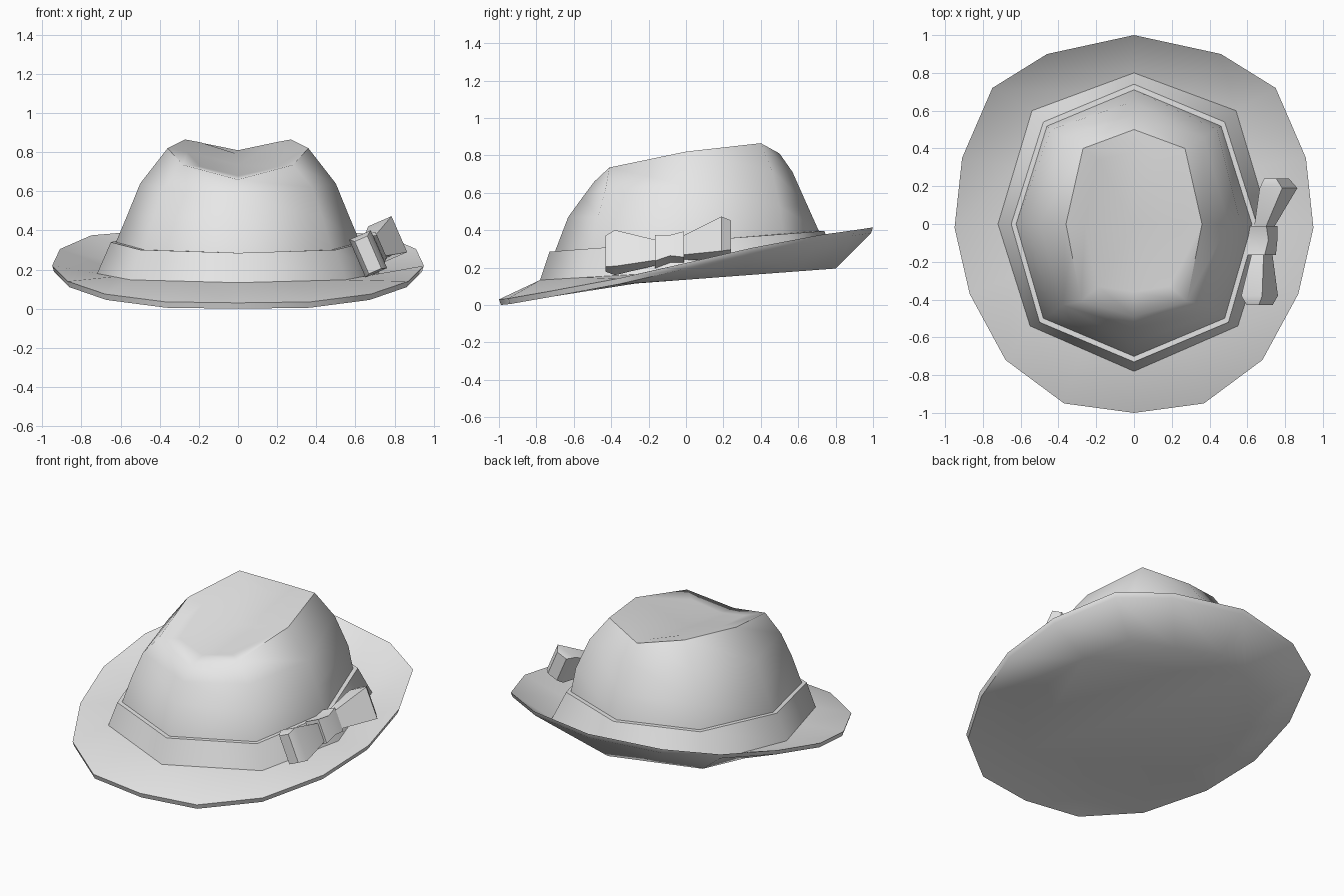
import bpy, bmesh, math
from mathutils import Vector

cube = bpy.data.objects.get("Cube")
if cube:
    bpy.data.objects.remove(cube)

felt = bpy.data.materials.new("light grey felt")
felt.use_nodes = True
felt.diffuse_color = (0.8, 0.8, 0.8, 1)
felt.node_tree.nodes["Principled BSDF"].inputs["Base Color"].default_value = (0.8, 0.8, 0.8, 1)


def mirrored(half):
    """Close a half outline, running from back to front, across x = 0."""
    return half + [(-x, y, z) for x, y, z in half[-2:0:-1]]


def loft(name, rings, start=False, end=False, tip=None, angle=60):
    """Skin a stack of equal rings, optionally capped or closed at a point."""
    bm = bmesh.new()
    rows = [[bm.verts.new(p) for p in ring] for ring in rings]
    count = len(rows[0])
    for low, high in zip(rows, rows[1:]):
        for i in range(count):
            j = (i + 1) % count
            bm.faces.new((low[i], low[j], high[j], high[i]))
    if start:
        bm.faces.new(rows[0])
    if end:
        bm.faces.new(rows[-1])
    if tip:
        top = bm.verts.new(tip)
        for i in range(count):
            bm.faces.new((rows[-1][i], rows[-1][(i + 1) % count], top))
    bmesh.ops.recalc_face_normals(bm, faces=bm.faces)
    mesh = bpy.data.meshes.new(name)
    bm.to_mesh(mesh)
    bm.free()
    mesh.materials.append(felt)
    obj = bpy.data.objects.new(name, mesh)
    bpy.context.collection.objects.link(obj)
    bpy.ops.object.select_all(action="DESELECT")
    obj.select_set(True)
    bpy.context.view_layer.objects.active = obj
    bpy.ops.object.shade_smooth_by_angle(angle=math.radians(angle))
    return obj


def tilted(outline, height, slope, scale=1.0):
    """Lay a flat outline on a plane that rises towards the back."""
    return [(x * scale, y * scale, height + slope * y) for x, y in outline]


def with_midpoints(outline):
    result = [outline[0]]
    for a, b in zip(outline, outline[1:]):
        result += [((a[0] + b[0]) / 2, (a[1] + b[1]) / 2), b]
    return result


# Shared octagonal outlines of the hat band
band_foot = [(0, .8), (.54, .6), (.72, 0), (.55, -.54), (0, -.78)]
band_head = [(0, .74), (.48, .54), (.65, 0), (.5, -.52), (0, -.73)]

# Brim: upturned sixteen-sided edge around a closed, nearly flat base
edge = [(0, 1, .415), (.46, .9, .4), (.75, .72, .375), (.91, .35, .305), (.95, -.02, .22),
        (.87, -.37, .14), (.68, -.72, .075), (.37, -.95, .035), (0, -1, .03)]
under_edge = [(x * .99, y * .99, z - .03) for x, y, z in edge]
foot = with_midpoints(band_foot)
loft("brim", [mirrored(r) for r in (
    tilted(foot, .135, .075), under_edge, edge, tilted(foot, .18, .06))],
    start=True, end=True)

# Band: sloping strip with a narrow top ledge
loft("hat_band", [mirrored(r) for r in (
    tilted(band_foot, .18, .06), tilted(band_head, .34, .075),
    tilted(band_head, .34, .075, .93))])

# Crown: eight-sided wall, higher at the back, with a pinched top
crown = [
    tilted(band_head, .2, .06, .98),
    tilted(band_head, .34, .075, .96),
    [(0, .65, .53), (.44, .5, .53), (.565, 0, .48), (.43, -.47, .47), (0, -.63, .47)],
    [(0, .57, .71), (.37, .46, .72), (.5, 0, .64), (.38, -.43, .62), (0, -.55, .58)],
    [(0, .5, .81), (.27, .4, .865), (.36, 0, .82), (.28, -.41, .735), (0, -.49, .66)],
    [(0, .38, .79), (.19, .34, .85), (.26, 0, .8), (.19, -.33, .725), (0, -.36, .68)],
]
loft("crown", [mirrored(r) for r in crown], tip=(0, 0, .735))

# Bow: flared loops and a pinched knot, leaning with the band
up = Vector((-.4, 0, .92))
out = Vector((.92, 0, .4))


def bow_part(name, sections):
    """Each section is a centre, a half height and a half thickness."""
    rings = []
    for centre, h, t in sections:
        c = Vector(centre)
        rings.append([c + up * h * a + out * t * b
                      for a, b in ((-1, -1), (-1, 1), (1, 1), (1, -1))])
    loft(name, rings, start=True, end=True, angle=40)


bow_part("bow_front_loop", [((.68, -.12, .28), .05, .03),
                            ((.665, -.38, .28), .105, .06),
                            ((.665, -.43, .275), .09, .035)])
bow_part("bow_rear_loop", [((.68, -.04, .3), .05, .03),
                           ((.765, .19, .355), .1, .065),
                           ((.755, .24, .36), .085, .035)])
bow_part("bow_knot", [((.675, -.165, .285), .075, .05),
                      ((.68, -.085, .295), .06, .06),
                      ((.685, -.01, .305), .075, .05)])
